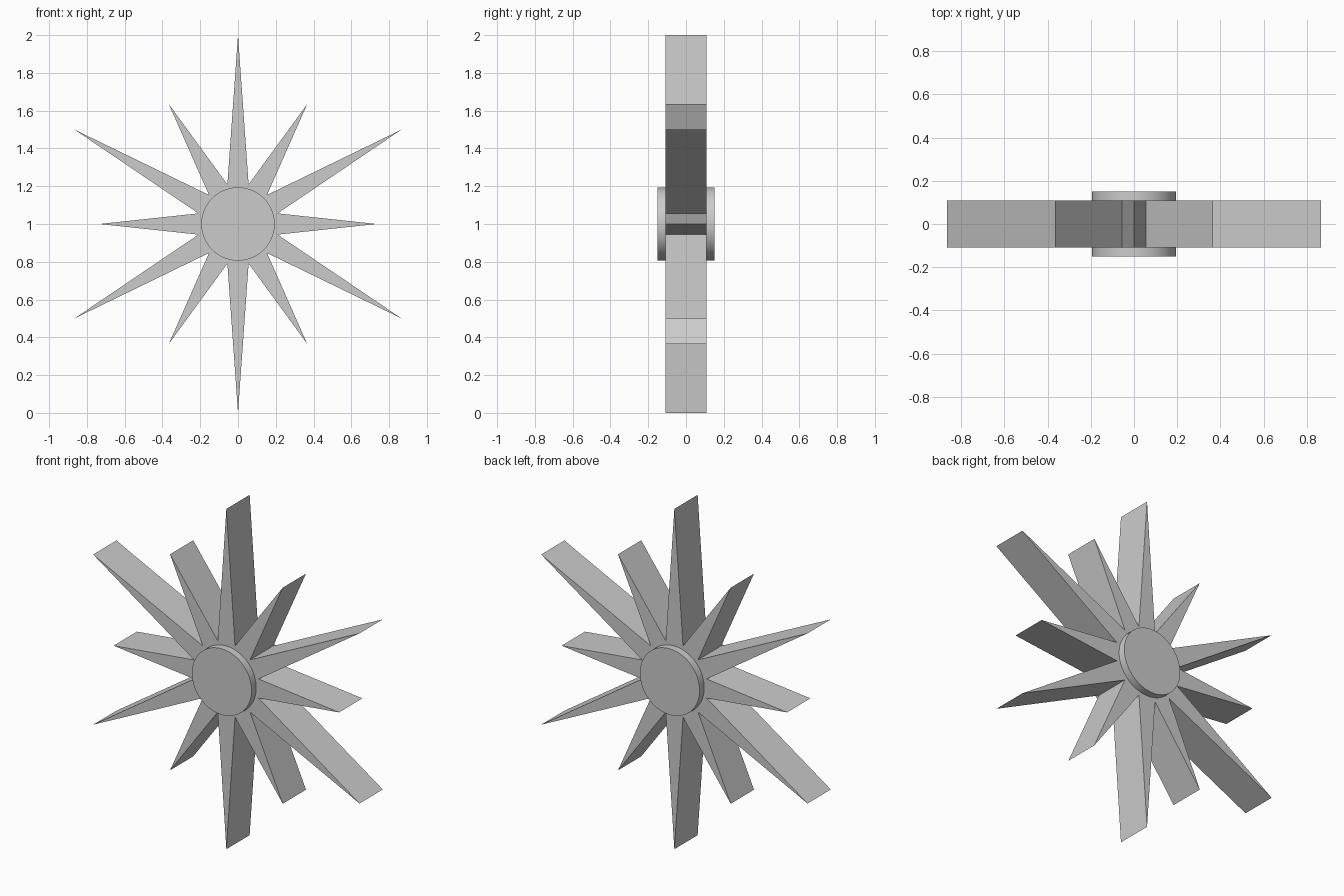
import bpy, bmesh
from math import sin, cos, pi, radians

if "Cube" in bpy.data.objects:
    bpy.data.objects.remove(bpy.data.objects["Cube"])

CENTRE_Z = 1.0


def make_prism(name, outline, half_depth):
    """Extrude an (x, z) outline symmetrically along y."""
    bm = bmesh.new()
    face = bm.faces.new([bm.verts.new((x, -half_depth, z)) for x, z in outline])
    new = bmesh.ops.extrude_face_region(bm, geom=[face])["geom"]
    verts = [g for g in new if isinstance(g, bmesh.types.BMVert)]
    bmesh.ops.translate(bm, verts=verts, vec=(0, 2 * half_depth, 0))
    bmesh.ops.recalc_face_normals(bm, faces=bm.faces)
    mesh = bpy.data.meshes.new(name)
    bm.to_mesh(mesh)
    bm.free()
    obj = bpy.data.objects.new(name, mesh)
    obj.location.z = CENTRE_Z
    bpy.context.collection.objects.link(obj)
    return obj


# Twelve-pointed star: long and short spikes alternate, with valleys between
radii = [1.0, 0.217, 0.733, 0.217]
outline = []
for i in range(24):
    a = pi / 2 + i * pi / 12
    outline.append((radii[i % 4] * cos(a), radii[i % 4] * sin(a)))
make_prism("star_spikes", outline, 0.108)

# Round hub through the middle, slightly proud of both star faces
bpy.ops.mesh.primitive_cylinder_add(vertices=96, radius=0.194, depth=0.302,
                                    location=(0, 0, CENTRE_Z),
                                    rotation=(pi / 2, 0, 0))
hub = bpy.context.object
hub.name = "hub"
bpy.ops.object.shade_smooth_by_angle(angle=radians(30))
